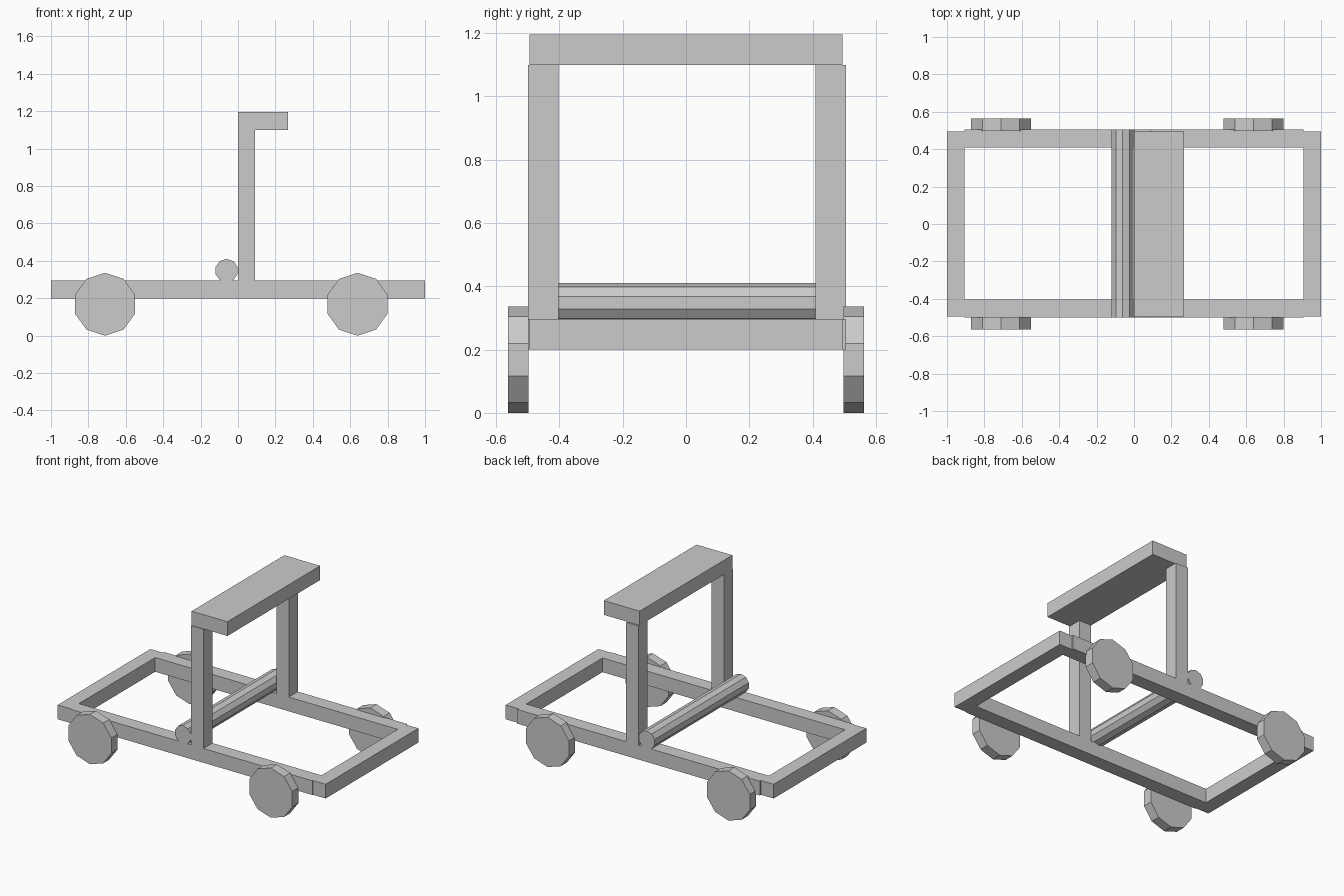
import bpy
from math import pi

if "Cube" in bpy.data.objects:
    bpy.data.objects.remove(bpy.data.objects["Cube"])


def box(name, x0, x1, y0, y1, z0, z1):
    bpy.ops.mesh.primitive_cube_add(
        size=1, location=((x0 + x1) / 2, (y0 + y1) / 2, (z0 + z1) / 2))
    ob = bpy.context.object
    ob.name = name
    ob.scale = (x1 - x0, y1 - y0, z1 - z0)
    bpy.ops.object.transform_apply(location=False, rotation=False, scale=True)
    return ob


def decagon_y(name, x, z, r, y0, y1):
    # ten-sided prism lying along y, with a corner at the top
    bpy.ops.mesh.primitive_cylinder_add(
        vertices=10, radius=r, depth=y1 - y0,
        location=(x, (y0 + y1) / 2, z), rotation=(pi / 2, 0, 0))
    ob = bpy.context.object
    ob.name = name
    return ob


Z0, Z1 = 0.2, 0.296          # frame height
SIDES = {"front": (-0.499, -0.403), "back": (0.41, 0.506)}

# long rails and uprights
for side, (y0, y1) in SIDES.items():
    box(f"{side}_side_rail", -0.905, 0.905, y0, y1, Z0, Z1)
    box(f"{side}_upright", 0, 0.092, y0, y1, Z1, 1.1)

# end rails
box("left_end_rail", -1, -0.905, -0.494, 0.494, Z0, Z1)
box("right_end_rail", 0.905, 1, -0.494, 0.494, Z0, Z1)

# crossbar on top of the uprights
box("top_crossbar", 0, 0.267, -0.494, 0.494, 1.1, 1.196)

# roller lying across the frame
decagon_y("roller", -0.061, 0.348, 0.062, -0.499, 0.506)

# wheels
for end, x in (("left", -0.711), ("right", 0.639)):
    decagon_y(f"{end}_front_wheel", x, 0.168, 0.168, -0.563, -0.498)
    decagon_y(f"{end}_back_wheel", x, 0.168, 0.168, 0.498, 0.563)
